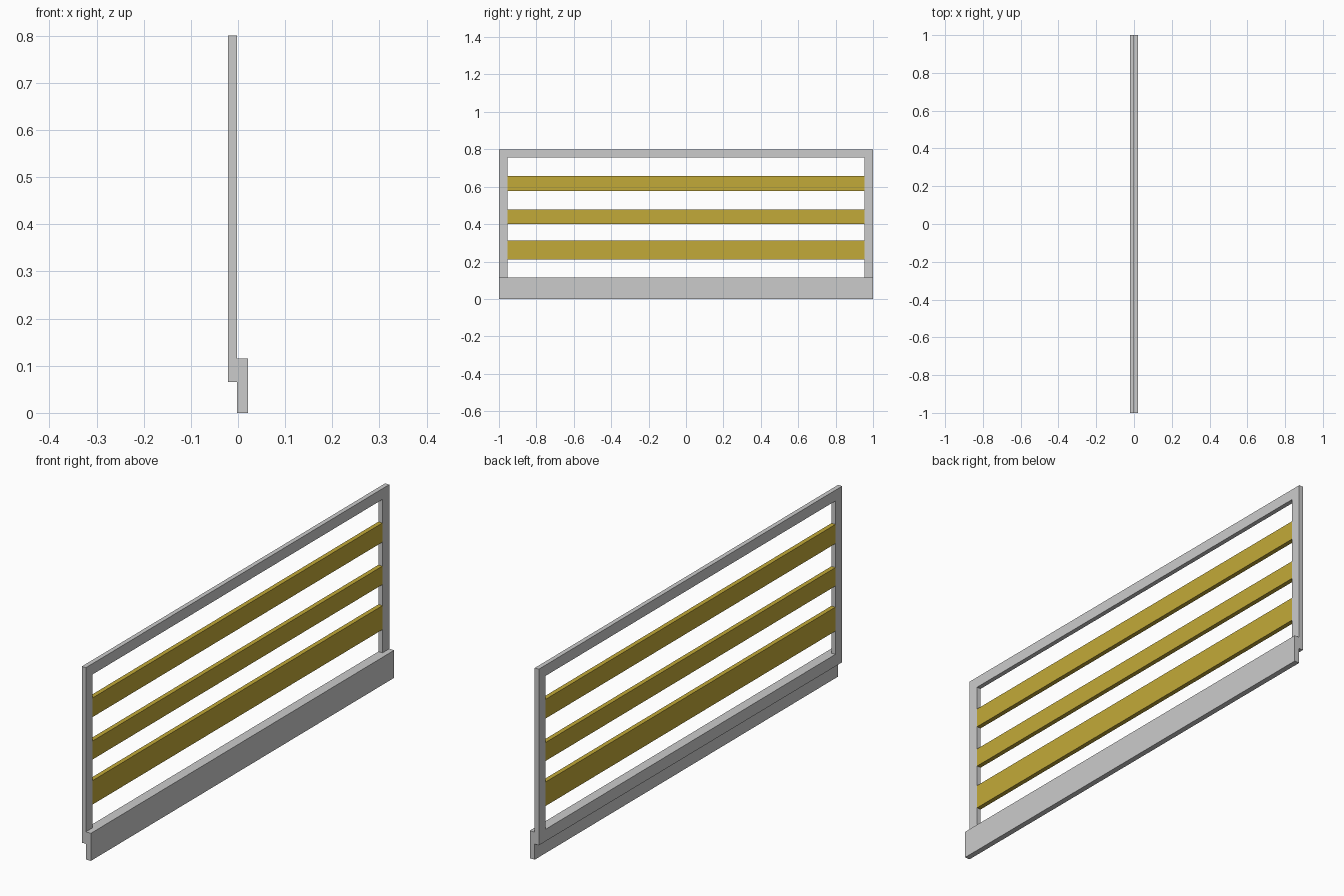
import bpy, bmesh

if "Cube" in bpy.data.objects:
    bpy.data.objects.remove(bpy.data.objects["Cube"])

X_BACK, X_MID, X_FRONT = -0.021, -0.002, 0.021
IN_Y, IN_Z0, IN_Z1 = 0.955, 0.115, 0.755


def finish(bm, name, mat=None):
    bmesh.ops.recalc_face_normals(bm, faces=bm.faces)
    mesh = bpy.data.meshes.new(name)
    bm.to_mesh(mesh)
    bm.free()
    obj = bpy.data.objects.new(name, mesh)
    bpy.context.collection.objects.link(obj)
    if mat:
        mesh.materials.append(mat)
    return obj


def box(name, x0, x1, y0, y1, z0, z1, mat=None):
    bm = bmesh.new()
    bmesh.ops.create_cube(bm, size=1)
    bmesh.ops.scale(bm, vec=(x1 - x0, y1 - y0, z1 - z0), verts=bm.verts)
    bmesh.ops.translate(bm, vec=((x0 + x1) / 2, (y0 + y1) / 2, (z0 + z1) / 2), verts=bm.verts)
    return finish(bm, name, mat)


def rect_ring(name, x0, x1, outer, inner):
    """Rectangular frame; outer/inner are (half width, bottom, top)."""
    bm = bmesh.new()

    def loop(half, bottom, top):
        return [bm.verts.new((x0, y, z)) for y, z in
                ((-half, bottom), (half, bottom), (half, top), (-half, top))]

    a, b = loop(*outer), loop(*inner)
    for i in range(4):
        j = (i + 1) % 4
        bm.faces.new((a[i], a[j], b[j], b[i]))
    ext = bmesh.ops.extrude_face_region(bm, geom=bm.faces[:], use_keep_orig=True)
    moved = [v for v in ext["geom"] if isinstance(v, bmesh.types.BMVert)]
    bmesh.ops.translate(bm, vec=(x1 - x0, 0, 0), verts=moved)
    return finish(bm, name)


wood = bpy.data.materials.new("brown_wood")
wood.diffuse_color = (0.545, 0.40, 0.04, 1)
wood.use_nodes = True
wood.node_tree.nodes["Principled BSDF"].inputs["Base Color"].default_value = wood.diffuse_color

# Upright frame
rect_ring("frame", X_BACK, X_MID, (1.0, 0.065, 0.80), (IN_Y, IN_Z0, IN_Z1))

# Kick board fixed to the face of the bottom rail
box("base_board", X_MID, X_FRONT, -1, 1, 0, 0.115)

# Horizontal slats
for n, (z0, z1) in enumerate(((0.212, 0.312), (0.40, 0.477), (0.577, 0.657)), 1):
    box(f"slat_{n}", X_BACK, X_MID, -IN_Y, IN_Y, z0, z1, wood)
